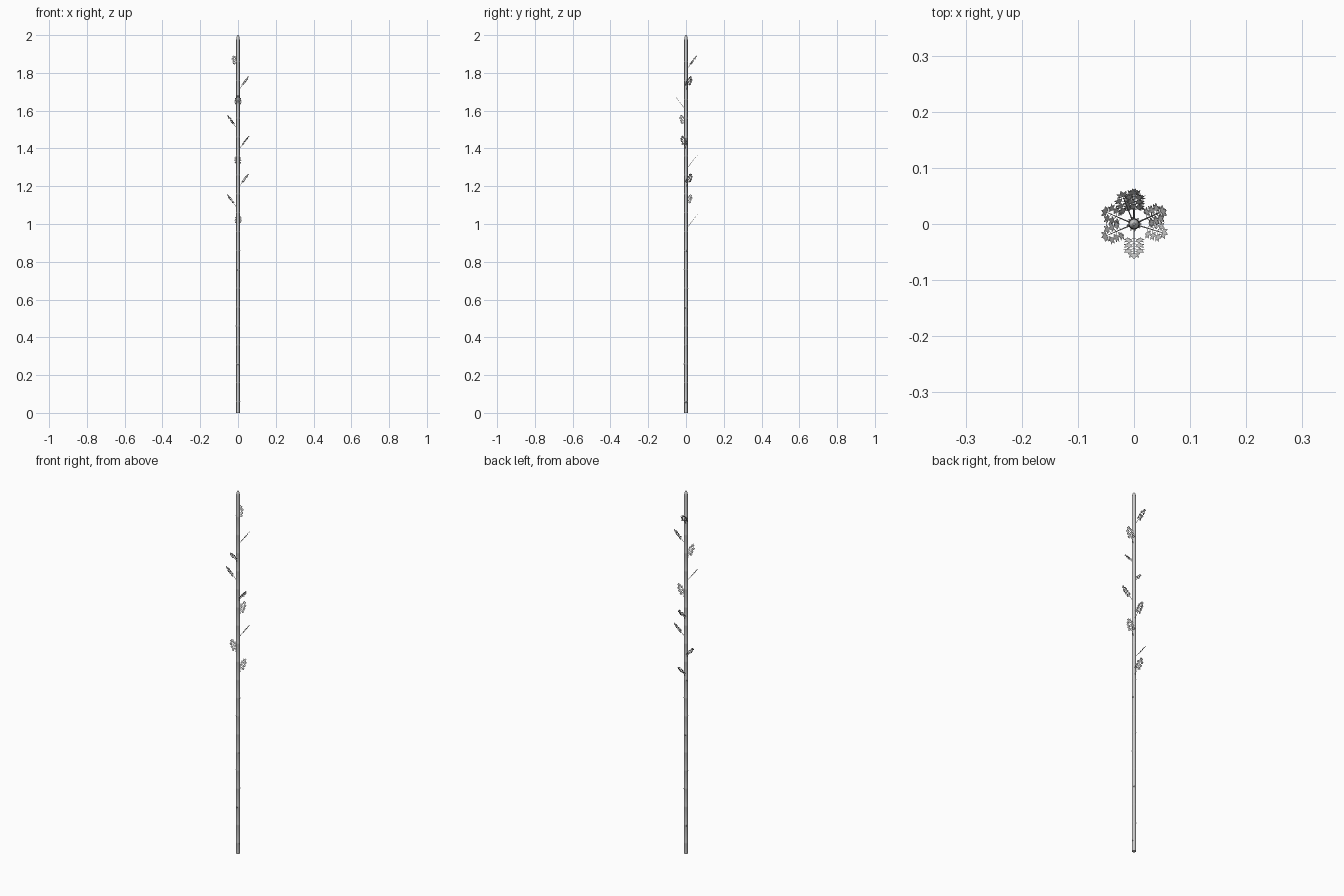
import bpy, bmesh, math
from mathutils import Vector

if "Cube" in bpy.data.objects:
    bpy.data.objects.remove(bpy.data.objects["Cube"])

def make_object(name, bm, smooth=True):
    me = bpy.data.meshes.new(name)
    bm.to_mesh(me)
    bm.free()
    ob = bpy.data.objects.new(name, me)
    bpy.context.collection.objects.link(ob)
    if smooth:
        for p in me.polygons:
            p.use_smooth = True
    return ob

def lathe(bm, profile, n=16):
    rings = [[bm.verts.new((r * math.cos(2 * math.pi * i / n), r * math.sin(2 * math.pi * i / n), z))
              for i in range(n)] for r, z in profile]
    for a, b in zip(rings, rings[1:]):
        for i in range(n):
            bm.faces.new((a[i], a[(i + 1) % n], b[(i + 1) % n], b[i]))
    bm.faces.new(rings[0][::-1])
    bm.faces.new(rings[-1])

def rod(bm, a, b, r0, r1, n=5):
    d = (b - a).normalized()
    u = d.orthogonal().normalized()
    v = d.cross(u)
    rings = [[bm.verts.new(p + r * (u * math.cos(t) + v * math.sin(t)))
              for t in [2 * math.pi * i / n for i in range(n)]] for p, r in ((a, r0), (b, r1))]
    for i in range(n):
        bm.faces.new((rings[0][i], rings[0][(i + 1) % n], rings[1][(i + 1) % n], rings[1][i]))
    bm.faces.new(rings[0][::-1])
    bm.faces.new(rings[1])

# stem: slim cane with slight node rings and a rounded tip
profile = [(0.0095, 0)]
for k in range(19):
    z = 0.06 + 0.1 * k
    profile += [(0.0094, z - 0.004), (0.0102, z), (0.0094, z + 0.004)]
profile += [(0.0094, 1.975), (0.0085, 1.987), (0.006, 1.995), (0.002, 2.0)]
bm = bmesh.new()
lathe(bm, profile)
stem = make_object("stem", bm)
bpy.context.view_layer.objects.active = stem
stem.select_set(True)
bpy.ops.object.shade_smooth_by_angle(angle=math.radians(40))

# buds: small spurs at the lower nodes
bm = bmesh.new()
for k in range(10):
    t = math.radians(137.5 * k)
    c = Vector((math.cos(t), math.sin(t), 0))
    z = Vector((0, 0, 0.055 + 0.1 * k))
    rod(bm, c * 0.008 + z, c * 0.0125 + z + Vector((0, 0, 0.006)), 0.003, 0.001)
make_object("buds", bm)

def leaf(bm, base, d, side, size):
    # lobed leaflet: five pointed lobes fanned from the base
    for ang, s in ((0, 1), (35, .9), (-35, .9), (72, .6), (-72, .6)):
        a = math.radians(ang)
        f = d * math.cos(a) + side * math.sin(a)
        w = side * math.cos(a) - d * math.sin(a)
        L = size * s
        pts = [base, base + f * L * .6 + w * L * .19, base + f * L, base + f * L * .6 - w * L * .19]
        bm.faces.new([bm.verts.new(p) for p in pts])

def frond(name, azimuth, z_top):
    # sprig: rising twig with paired leaflets and one at the end
    bm = bmesh.new()
    t = math.radians(azimuth)
    out = Vector((math.cos(t), math.sin(t), 0))
    side = Vector((-math.sin(t), math.cos(t), 0))
    d = (out * 0.056 + Vector((0, 0, 0.072))).normalized()
    base = out * 0.008 + Vector((0, 0, z_top - 0.077))
    end = base + d * 0.072
    rod(bm, base, end, 0.0013, 0.0006)
    leaf(bm, end, d, side, 0.018)
    for along in (0.028, 0.043, 0.058):
        for s in (-1, 1):
            stalk = (d * 0.55 + side * s * 0.83).normalized()
            p = base + d * along
            q = p + stalk * 0.007
            rod(bm, p, q, 0.0006, 0.0005, 4)
            leaf(bm, q, stalk, (d * 0.83 - side * s * 0.55), 0.015)
    make_object(name, bm, False)

sprigs = [(88, 1.06), (157, 1.165), (25, 1.275), (92, 1.375), (-17, 1.475),
          (203, 1.585), (270, 1.69), (23, 1.79), (112, 1.9)]
for i, (az, zt) in enumerate(sprigs):
    frond(f"leaf_sprig_{i + 1}", az, zt)
